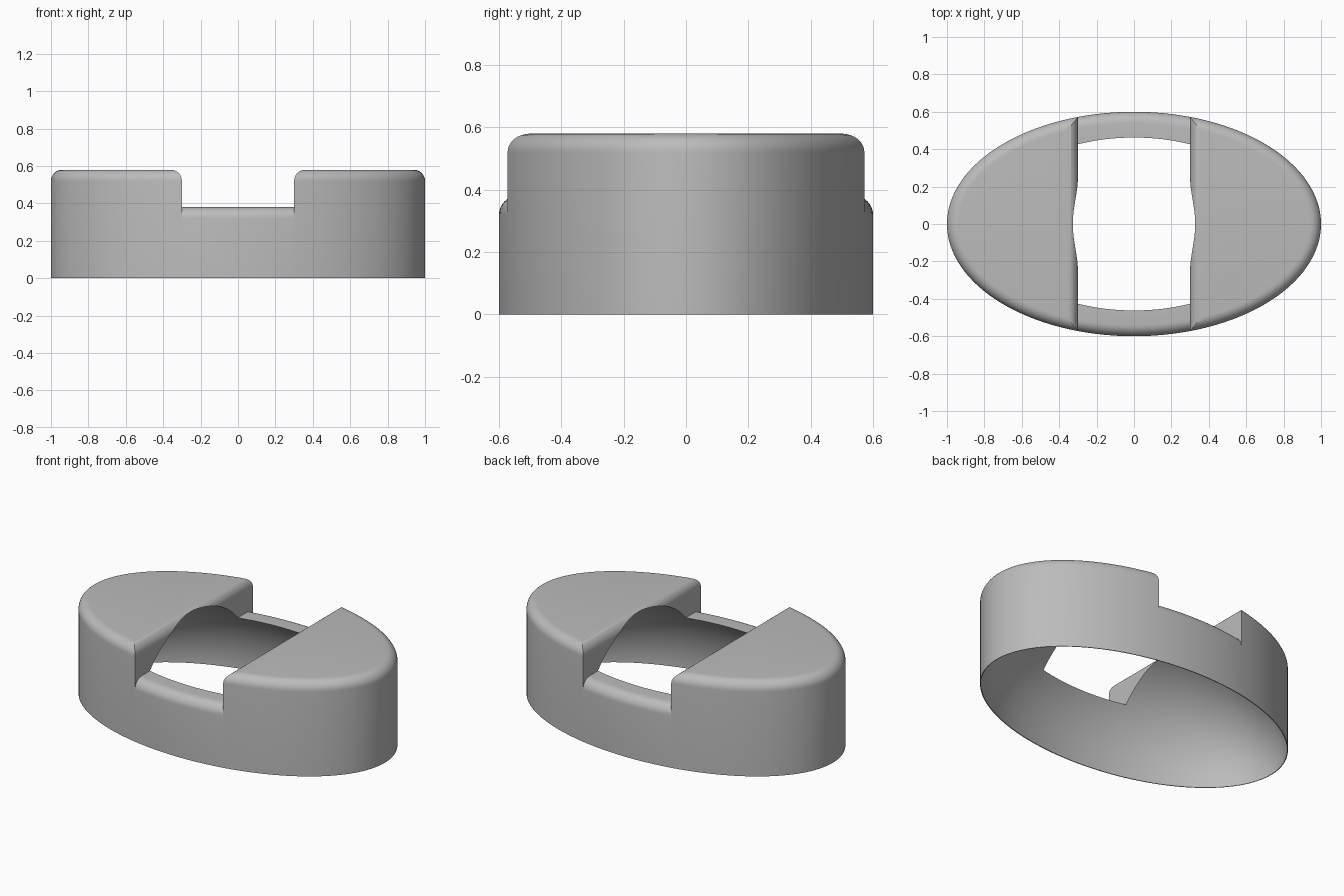
import bpy, bmesh
from math import sin, cos, pi, hypot

cube = bpy.data.objects.get("Cube")
if cube:
    bpy.data.objects.remove(cube, do_unlink=True)

A, B = 1.0, 0.6              # outer half length and half width
TOP, FLOOR = 0.58, 0.38      # height of the end lobes and of the slot floor
SLOT, R = 0.3, 0.06          # half width of the slot, rounding radius
SIDES, STEPS = 128, 8

grey = bpy.data.materials.new("plain grey")
grey.use_nodes = True
grey.diffuse_color = (0.5, 0.5, 0.5, 1)
grey.node_tree.nodes["Principled BSDF"].inputs["Base Color"].default_value = (0.5, 0.5, 0.5, 1)


def to_object(bm, name):
    bmesh.ops.recalc_face_normals(bm, faces=bm.faces)
    mesh = bpy.data.meshes.new(name)
    bm.to_mesh(mesh)
    bm.free()
    obj = bpy.data.objects.new(name, mesh)
    bpy.context.collection.objects.link(obj)
    return obj


def loft(rings, name):
    """Closed solid through a stack of point loops."""
    bm = bmesh.new()
    loops = [[bm.verts.new(p) for p in ring] for ring in rings]
    for lo, hi in zip(loops, loops[1:]):
        for i in range(len(lo)):
            j = (i + 1) % len(lo)
            bm.faces.new((lo[i], lo[j], hi[j], hi[i]))
    bm.faces.new(loops[0])
    bm.faces.new(loops[-1])
    return to_object(bm, name)


def oval(inset, z):
    ring = []
    for i in range(SIDES):
        t = 2 * pi * i / SIDES
        nx, ny = cos(t) / A, sin(t) / B
        k = inset / hypot(nx, ny)
        ring.append((A * cos(t) - nx * k, B * sin(t) - ny * k, z))
    return ring


def rounded_oval(height, name):
    """Oval block with a rounded upper rim."""
    rings = [oval(0, 0)]
    for i in range(STEPS + 1):
        t = pi / 2 * i / STEPS
        rings.append(oval(R - R * cos(t), height - R + R * sin(t)))
    return loft(rings, name)


def prism(profile, name):
    """Side profile in x and z, extruded along y."""
    return loft([[(x, y, z) for x, z in profile] for y in (-1, 1)], name)


def lobe_profile(side):
    arc = [(SLOT + R - R * cos(pi / 2 * i / STEPS),
            TOP - R + 0.0005 + R * sin(pi / 2 * i / STEPS)) for i in range(STEPS + 1)]
    points = [(SLOT, -0.1)] + arc + [(SLOT + R, 0.8), (1.2, 0.8), (1.2, -0.1)]
    return [(side * x, z) for x, z in points]


def make_dome():
    bm = bmesh.new()
    bmesh.ops.create_uvsphere(bm, u_segments=SIDES, v_segments=63, radius=1)
    bmesh.ops.scale(bm, vec=(0.996, 0.595, 0.604), verts=bm.verts)
    return to_object(bm, "dome_cutter")


def carve(obj, *cuts):
    """Apply boolean cuts, then shade and colour the part."""
    for operation, cutter in cuts:
        cutter.hide_render = True
        mod = obj.modifiers.new("cut", "BOOLEAN")
        mod.operation, mod.object, mod.solver = operation, cutter, "EXACT"
    bpy.context.view_layer.update()
    graph = bpy.context.evaluated_depsgraph_get()
    mesh = bpy.data.meshes.new_from_object(obj.evaluated_get(graph))
    obj.modifiers.clear()
    obj.data = mesh
    mesh.materials.clear()
    mesh.materials.append(grey)
    for face in mesh.polygons:
        face.material_index = 0
    bpy.ops.object.select_all(action="DESELECT")
    obj.select_set(True)
    bpy.context.view_layer.objects.active = obj
    bpy.ops.object.shade_smooth_by_angle(angle=pi / 6)


dome = make_dome()
cutters = [dome]

# Raised lobes at both ends
for side, name in ((1, "left_lobe"), (-1, "right_lobe")):
    keep = prism(lobe_profile(side), name + "_cutter")
    cutters.append(keep)
    carve(rounded_oval(TOP, name), ("INTERSECT", keep), ("DIFFERENCE", dome))

# Low front and back walls under the slot
keep = prism([(-SLOT, -0.1), (SLOT, -0.1), (SLOT, 0.8), (-SLOT, 0.8)], "slot_cutter")
cutters.append(keep)
carve(rounded_oval(FLOOR, "slot_walls"), ("INTERSECT", keep), ("DIFFERENCE", dome))

for cutter in cutters:
    bpy.data.objects.remove(cutter, do_unlink=True)
